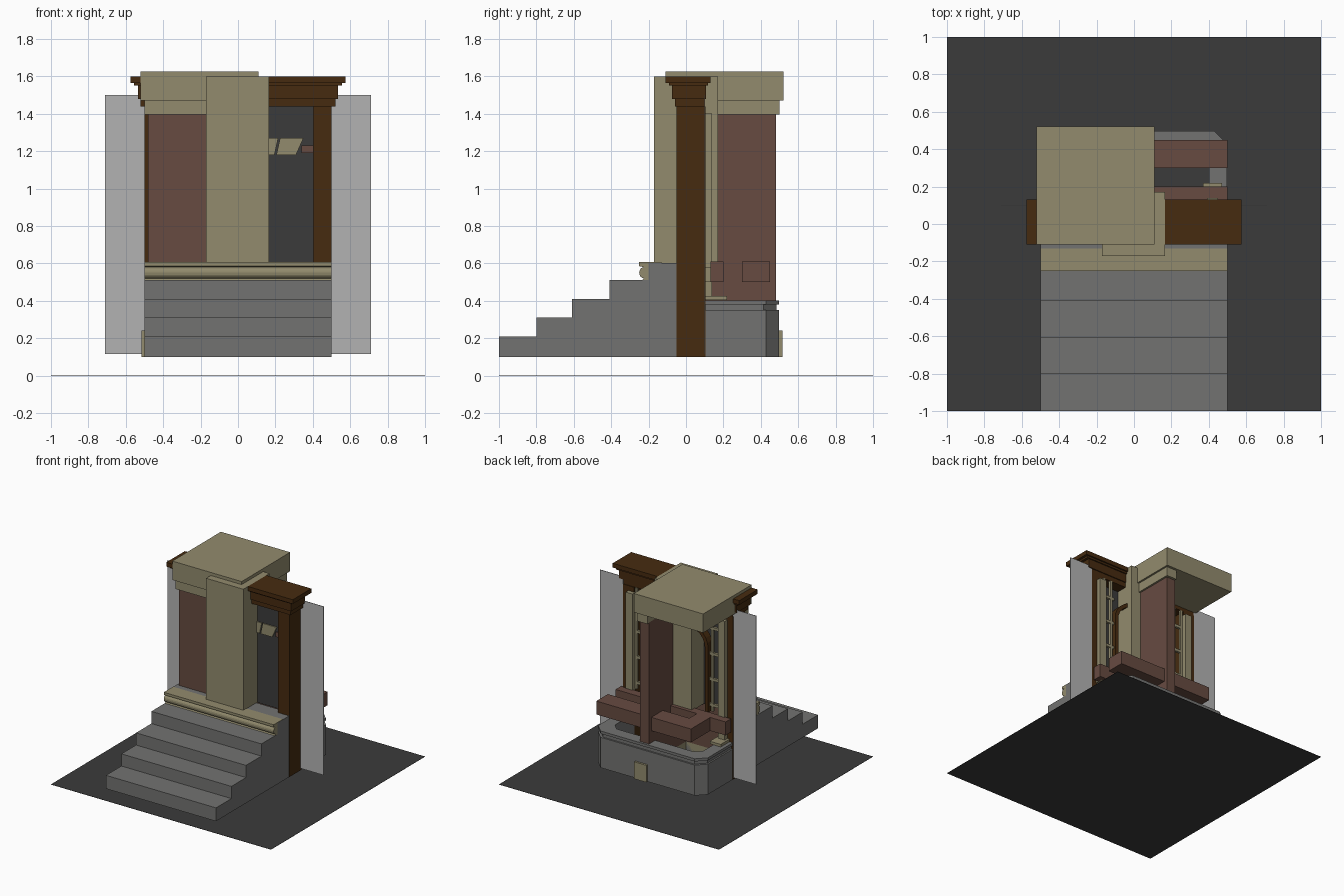
import bpy, bmesh, math
from mathutils import Vector

cube = bpy.data.objects.get("Cube")
if cube:
    bpy.data.objects.remove(cube, do_unlink=True)


def material(name, rgb):
    m = bpy.data.materials.new(name)
    m.use_nodes = True
    m.diffuse_color = (*rgb, 1)
    m.node_tree.nodes["Principled BSDF"].inputs["Base Color"].default_value = (*rgb, 1)
    return m


CREAM = material("cream stone", (0.29, 0.26, 0.155))
MAROON = material("maroon brick", (0.135, 0.07, 0.053))
BROWN = material("dark brown wood", (0.061, 0.024, 0.005))
GREY = material("grey stone", (0.17, 0.17, 0.165))
PALE = material("pale grey wall", (0.45, 0.45, 0.45))
DARK = material("dark ground", (0.044, 0.044, 0.044))


def finish(name, bm, mat):
    bmesh.ops.recalc_face_normals(bm, faces=bm.faces)
    me = bpy.data.meshes.new(name)
    bm.to_mesh(me)
    bm.free()
    me.materials.append(mat)
    ob = bpy.data.objects.new(name, me)
    bpy.context.collection.objects.link(ob)
    return ob


def boxes(name, mat, *spans):
    """Each span is (x range, y range, z range)."""
    bm = bmesh.new()
    for span in spans:
        lo, hi = (Vector(c) for c in zip(*span))
        made = bmesh.ops.create_cube(bm, size=1)["verts"]
        for v in made:
            v.co = (lo + hi) / 2 + v.co * (hi - lo)
    return finish(name, bm, mat)


def prism(name, mat, profile, a, b, axis):
    """Extrude a 2D profile from a to b along the x, y or z axis."""
    bm = bmesh.new()

    def place(p, d):
        q = list(p)
        q.insert("xyz".index(axis), d)
        return bm.verts.new(q)
    face = bm.faces.new([place(p, a) for p in profile])
    made = bmesh.ops.extrude_face_region(bm, geom=[face])["geom"]
    shift = Vector([(b - a) * (axis == k) for k in "xyz"])
    bmesh.ops.translate(bm, verts=[v for v in made if isinstance(v, bmesh.types.BMVert)], vec=shift)
    return finish(name, bm, mat)


def mirrored(*spans):
    """Add the opposite span across x = 0 for every span."""
    return [*spans, *(((-x[1], -x[0]), y, z) for x, y, z in spans)]


# Ground slab
boxes("ground", DARK, ((-1, 1), (-1, 1), (0, 0.002)))

# Front stairs
steps = [(-1, 0.21), (-0.8, 0.31), (-0.61, 0.41), (-0.41, 0.51), (-0.2, 0.603)]
outline = [(0, 0.1), (-1, 0.1)]
for i, (y, z) in enumerate(steps):
    if i:
        outline.append((y, steps[i - 1][1]))
    outline.append((y, z))
outline.append((0, steps[-1][1]))
prism("stairs", GREY, outline, -0.5, 0.5, "x")

# Rounded threshold on the top step
nose = [(-0.13, 0.51), (-0.235, 0.51)]
nose += [(-0.225 - 0.025 * math.cos(t), 0.55 + 0.03 * math.sin(t))
         for t in [math.pi * (i / 8 - 0.5) for i in range(9)]]
nose += [(-0.25, 0.585), (-0.25, 0.606), (-0.13, 0.606)]
threshold = prism("threshold", CREAM, nose, -0.499, 0.499, "x")

# Wooden door frame with stepped crown
boxes("frame_posts", BROWN, *mirrored(((0.4, 0.501), (-0.05, 0.105), (0.1, 1.44))))
boxes("frame_crown", BROWN,
      ((-0.52, 0.52), (-0.06, 0.1), (1.44, 1.48)),
      ((-0.535, 0.535), (-0.075, 0.108), (1.48, 1.55)),
      ((-0.555, 0.555), (-0.09, 0.118), (1.55, 1.565)),
      ((-0.575, 0.575), (-0.11, 0.13), (1.565, 1.6)))

# Pale side walls
boxes("side_walls", PALE, *mirrored(((0.5, 0.71), (0.098, 0.102), (0.115, 1.5))))

# Centre pier
boxes("centre_pier", CREAM, ((-0.17, 0.167), (-0.17, 0.17), (0.6, 1.6)))

# Corner wall: two brick legs on a plinth with a cap
boxes("corner_wall", MAROON,
      ((0, 0.08), (-0.08, 0.48), (0.24, 1.4)),
      ((-0.48, 0.0), (-0.08, 0), (0.24, 1.4)))
boxes("corner_plinth", CREAM,
      ((0, 0.11), (-0.11, 0.515), (0.1, 0.24)),
      ((-0.515, 0), (-0.11, 0), (0.1, 0.24)))
boxes("corner_cap", CREAM,
      ((0, 0.095), (-0.095, 0.5), (1.395, 1.47)),
      ((-0.5, 0), (-0.095, 0), (1.395, 1.47)),
      ((-0.52, 0.11), (-0.11, 0.52), (1.47, 1.625)))


# Chamfered hollow stone base at the back, with a moulded rim
def bay_ring(name, grow, z0, z1):
    w, d, c = 0.485 + grow, 0.485 + grow, 0.07
    outer = [(-w, 0.1), (-w, d - c), (-w + c, d), (w - c, d), (w, d - c), (w, 0.1)]
    iw, idp, ic = 0.4, 0.4, 0.05
    inner = [(iw, 0.1), (iw, idp - ic), (iw - ic, idp), (ic - iw, idp), (-iw, idp - ic), (-iw, 0.1)]
    prism(name, GREY, outer + inner, z0, z1, "z")


bay_ring("base_wall", 0.013, 0.1, 0.35)
bay_ring("base_groove", 0.0, 0.35, 0.38)
bay_ring("base_rim", 0.013, 0.38, 0.402)

# Brick band above the base
boxes("brick_band", MAROON,
      ((-0.36, 0.5), (0.3, 0.45), (0.5, 0.61)),
      ((-0.5, 0.5), (0.13, 0.2), (0.5, 0.61)),
      ((-0.36, -0.24), (0.2, 0.3), (0.5, 0.61)))

# Cream pilasters behind the frame
boxes("pilasters", CREAM, *mirrored(
    ((0.39, 0.45), (0.1, 0.14), (0.42, 1.4)),
    ((0.38, 0.46), (0.1, 0.165), (0.5, 0.58)),
    ((0.37, 0.47), (0.1, 0.22), (0.404, 0.425))))

# Side window bars
bars = [((0.28, 0.4), (0.085, 0.105), (z, z + 0.022)) for z in (0.65, 0.86, 1.07, 1.28)]
bars += [((x, x + 0.02), (0.085, 0.105), (0.61, 1.44)) for x in (0.3, 0.37)]
boxes("window_bars", CREAM, *mirrored(*bars))

# Arched wooden door surround
angles = [math.pi * i / 16 for i in range(17)]
arch = [(0.285, 0.6)] + [(0.285 * math.cos(t), 1.13 + 0.2 * math.sin(t)) for t in angles] + [(-0.285, 0.6)]
arch += [(-0.255, 0.6)] + [(-0.255 * math.cos(t), 1.13 + 0.17 * math.sin(t)) for t in angles] + [(0.255, 0.6)]
prism("door_arch", BROWN, arch, 0.06, 0.12, "y")

# One-sided dark door pane facing the front
bm = bmesh.new()
bm.faces.new([bm.verts.new((x, 0.012, z)) for x, z in ((-0.4, 0.6), (0.4, 0.6), (0.4, 1.44), (-0.4, 1.44))])
pane = bpy.data.meshes.new("door_pane")
bm.to_mesh(pane)
bm.free()
pane.materials.append(DARK)
bpy.context.collection.objects.link(bpy.data.objects.new("door_pane", pane))

# Thin slanted plates on the pane
prism("slanted_plate", CREAM, [(0.205, 1.18), (0.31, 1.18), (0.35, 1.27), (0.225, 1.27)], 0.0, 0.008, "y")
prism("slanted_plate_end", CREAM, [(0.165, 1.18), (0.195, 1.18), (0.215, 1.27), (0.165, 1.27)], 0.0, 0.008, "y")
boxes("brick_plate", MAROON, ((0.34, 0.4), (0.002, 0.009), (1.19, 1.23)))
